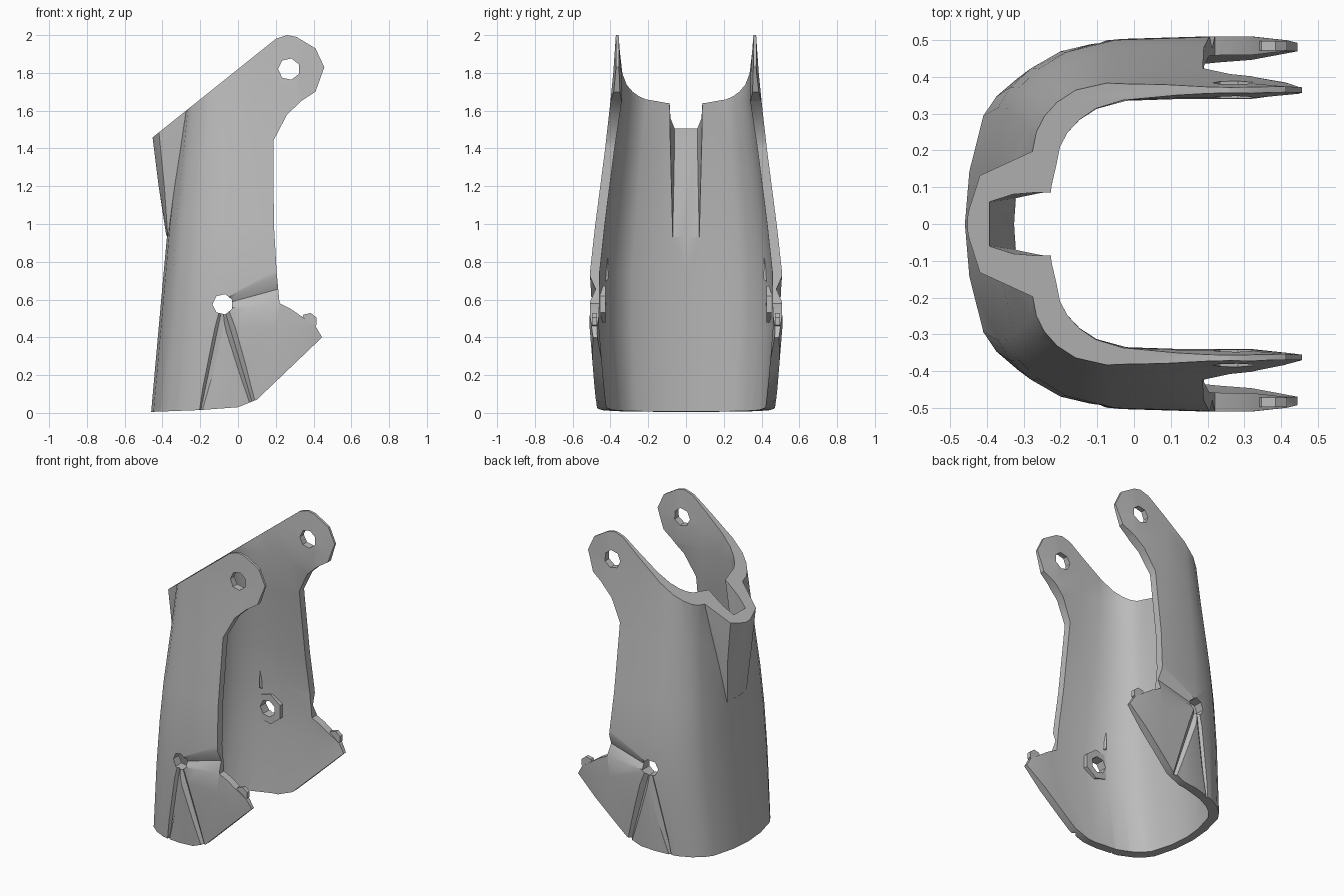
import bpy, bmesh, math
from mathutils import Vector

if "Cube" in bpy.data.objects:
    bpy.data.objects.remove(bpy.data.objects["Cube"])

grey = bpy.data.materials.new("plain grey")
grey.use_nodes = True
grey.diffuse_color = (0.5, 0.5, 0.5, 1)
grey.node_tree.nodes["Principled BSDF"].inputs["Base Color"].default_value = (0.5, 0.5, 0.5, 1)


def finish(name, bm):
    bmesh.ops.recalc_face_normals(bm, faces=bm.faces)
    mesh = bpy.data.meshes.new(name)
    bm.to_mesh(mesh)
    bm.free()
    mesh.materials.append(grey)
    ob = bpy.data.objects.new(name, mesh)
    bpy.context.collection.objects.link(ob)
    return ob


def loft(name, rings):
    """Closed solid through rings with equal point counts."""
    bm = bmesh.new()
    rows = [[bm.verts.new(p) for p in ring] for ring in rings]
    n = len(rows[0])
    for a, b in zip(rows, rows[1:]):
        for i in range(n):
            j = (i + 1) % n
            bm.faces.new((a[i], a[j], b[j], b[i]))
    bm.faces.new(rows[0])
    bm.faces.new(rows[-1])
    return finish(name, bm)


def prism(name, outline, y0, y1):
    return loft(name, [[(x, y, z) for x, z in outline] for y in (y0, y1)])


def hull(name, points):
    bm = bmesh.new()
    for p in points:
        bm.verts.new(p)
    bmesh.ops.convex_hull(bm, input=bm.verts)
    return finish(name, bm)


def ngon(cx, cz, r, n=7):
    return [(cx + r * math.cos(math.tau * (i + .5) / n),
             cz + r * math.sin(math.tau * (i + .5) / n)) for i in range(n)]


def combine(target, tool, operation):
    mod = target.modifiers.new("cut", "BOOLEAN")
    mod.operation, mod.solver, mod.object = operation, "EXACT", tool
    bpy.context.view_layer.objects.active = target
    bpy.ops.object.modifier_apply(modifier=mod.name)
    bpy.data.objects.remove(tool)


# U-shaped shell: height, back x, half width, wall thickness, corner depth (squarer upwards)
levels = [(-.02, -.462, .472, .05, 1), (.45, -.42, .51, .05, 1), (.75, -.393, .508, .05, .95),
          (1.0, -.37, .48, .05, .85), (1.4, -.32, .428, .05, .68), (1.65, -.29, .4, .06, .58),
          (1.8, -.27, .385, .043, .55), (2.02, -.24, .37, .012, .55)]
# Half plan: distance from the back, fraction of half width
plan = [(0, 0), (.012, .3), (.05, .62), (.085, .73), (.14, .83), (.22, .92), (.36, .985), (.62, 1)]


def u_ring(z, back, half, t, depth):
    def side(b, h, taper):
        pts = [(b + d * depth, f * h) for d, f in plan] + [(.32, h), (.48, h + taper)]
        return [(x, -y, z) for x, y in reversed(pts[1:])] + [(x, y, z) for x, y in pts]
    return side(back, half, -t * .35) + side(back + t, half - t, t * .35)[::-1]


shell = loft("guard_shell", [u_ring(*lv) for lv in levels])

# Flared spine channel at the back
spine = hull("spine", [(x, s * y, z) for s in (-1, 1) for x, y, z in (
    (-.38, .02, .94), (-.372, .1, .94), (-.42, .02, 1.2), (-.39, .125, 1.2),
    (-.47, .02, 1.6), (-.43, .135, 1.6), (-.27, .2, 1.6), (-.335, .1, .92))])
combine(shell, spine, "UNION")
channel = hull("channel", [(x, s * y, z) for s in (-1, 1) for x, y, z in (
    (-.325, .07, .93), (-.39, .06, 1.45), (-.405, .06, 1.8),
    (-.33, .085, 1.8), (-.1, .09, 1.8), (-.1, .085, .93))])
combine(shell, channel, "DIFFERENCE")

# Side silhouette: sloped top, rounded arms, lower flaps
outline = [(-.6, .0), (-.2, .015), (0, .03), (.1, .07), (.445, .4), (.41, .46), (.28, .55),
           (.22, .58), (.205, .74), (.19, 1.0), (.187, 1.44), (.26, 1.58), (.34, 1.655),
           (.41, 1.7), (.457, 1.83), (.41, 1.93), (.31, 1.99), (.26, 2), (.2, 1.98), (-.6, 1.34)]
combine(shell, prism("silhouette", outline, -.7, .7), "INTERSECT")

# Pivot holes through both sides
for x, z, r in ((.27, 1.82, .058), (-.08, .575, .055)):
    combine(shell, prism("hole", ngon(x, z, r), -.7, .7), "DIFFERENCE")

# Creases fanning out from the lower hole: end x, end z, half width, floor y
creases = [(.23, .66, .14, .478), (.08, .04, .07, .458), (-.2, .0, .05, .43)]
for s in (-1, 1):
    for x, z, wide, floor in creases:
        a, b = Vector((-.08, .575)), Vector((x, z))
        n = Vector((-(b - a).y, (b - a).x)).normalized()
        pts = []
        for p, w, y in ((a, .06, .485), (b, wide, floor)):
            pts += [(p.x, s * y, p.y)]
            pts += [((p + n * w * k).x, s * .54, (p + n * w * k).y) for k in (-1, 1)]
        combine(shell, hull("crease", pts), "DIFFERENCE")

parts = [shell]
for s, side in ((1, "left"), (-1, "right")):
    # Collar around the lower hole on the inside
    collar = prism("collar_" + side, ngon(-.08, .575, .1), s * .425, s * .465)
    combine(collar, prism("bore", ngon(-.08, .575, .055), s * .4, s * .6), "DIFFERENCE")
    # Small rib above the collar
    rib = hull("rib_" + side, [(x, s * y, z) for x, y, z in (
        (-.15, .44, .68), (-.11, .44, .68), (-.13, .41, .71), (-.13, .415, .84), (-.13, .445, .84))])
    # Rounded lug on the flap edge
    lug = prism("flap_lug_" + side, ngon(.375, .485, .045), s * .472, s * .498)
    parts += [collar, rib, lug]

bpy.ops.object.select_all(action="DESELECT")
for ob in parts:
    ob.select_set(True)
bpy.context.view_layer.objects.active = shell
bpy.ops.object.shade_smooth_by_angle(angle=math.radians(28))
